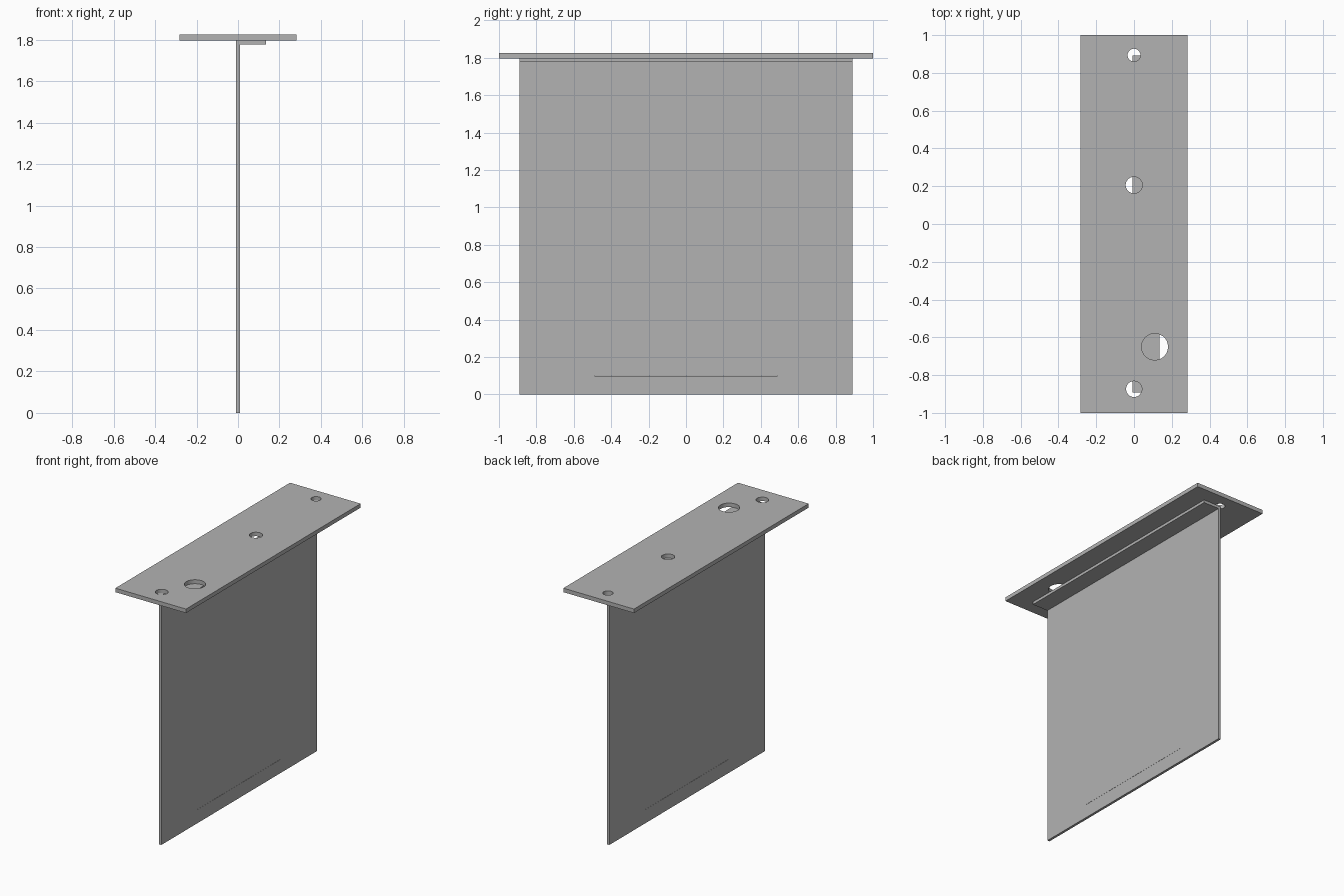
import bpy
import bmesh
from mathutils import Matrix

cube = bpy.data.objects.get("Cube")
if cube:
    bpy.data.objects.remove(cube, do_unlink=True)

TOP, PLATE_BASE, FLANGE_BASE = 1.825, 1.796, 1.776
SHEET, HALF_LEN = 0.009, 0.891      # half thickness and half length of the sheet
TAB_HALF, TAB_TOP, GAP = 0.49, 0.1, 0.001

steel = bpy.data.materials.new("grey steel")
steel.use_nodes = True
steel.diffuse_color = (0.45, 0.45, 0.45, 1)
steel.node_tree.nodes["Principled BSDF"].inputs["Base Color"].default_value = steel.diffuse_color


def finish(name, bm):
    bmesh.ops.recalc_face_normals(bm, faces=bm.faces)
    mesh = bpy.data.meshes.new(name)
    bm.to_mesh(mesh)
    bm.free()
    mesh.materials.append(steel)
    obj = bpy.data.objects.new(name, mesh)
    bpy.context.collection.objects.link(obj)
    return obj


def box(name, low, high):
    bm = bmesh.new()
    size = [b - a for a, b in zip(low, high)]
    centre = [(a + b) / 2 for a, b in zip(low, high)]
    bmesh.ops.create_cube(bm, size=1, matrix=Matrix.Translation(centre) @ Matrix.Diagonal((*size, 1)))
    return finish(name, bm)


def cut(target, cutter):
    mod = target.modifiers.new("cut", 'BOOLEAN')
    mod.operation, mod.solver, mod.object = 'DIFFERENCE', 'EXACT', cutter
    bpy.context.view_layer.objects.active = target
    bpy.ops.object.modifier_apply(modifier=mod.name)
    bpy.data.objects.remove(cutter, do_unlink=True)


# Mounting plate with four round holes
plate = box("mounting_plate", (-0.283, -1, PLATE_BASE), (0.283, 1, TOP))
for x, y, radius in ((0, 0.894, 0.034), (0, 0.206, 0.044), (0, -0.874, 0.042), (0.11, -0.65, 0.07)):
    bm = bmesh.new()
    bmesh.ops.create_cone(bm, cap_ends=True, segments=48, radius1=radius, radius2=radius,
                          depth=0.2, matrix=Matrix.Translation((x, y, TOP)))
    cut(plate, finish("hole_cutter", bm))

# Hanging sheet folded into a flange under the plate
profile = ((-SHEET, 0), (SHEET, 0), (SHEET, FLANGE_BASE), (0.135, FLANGE_BASE),
           (0.135, PLATE_BASE), (-SHEET, PLATE_BASE))
bm = bmesh.new()
face = bm.faces.new([bm.verts.new((x, -HALF_LEN, z)) for x, z in profile])
side = bmesh.ops.extrude_face_region(bm, geom=[face])
moved = [v for v in side["geom"] if isinstance(v, bmesh.types.BMVert)]
bmesh.ops.translate(bm, verts=moved, vec=(0, 2 * HALF_LEN, 0))
sheet = finish("folded_sheet", bm)

# Flush tab let into the bottom edge of the sheet
cut(sheet, box("tab_cutter", (-0.1, -TAB_HALF, -0.1), (0.1, TAB_HALF, TAB_TOP)))
box("bottom_tab", (-SHEET, GAP - TAB_HALF, 0), (SHEET, TAB_HALF - GAP, TAB_TOP - GAP))

# Smooth hole walls, sharp edges elsewhere
bpy.ops.object.select_all(action='DESELECT')
plate.select_set(True)
bpy.context.view_layer.objects.active = plate
bpy.ops.object.shade_smooth_by_angle()
